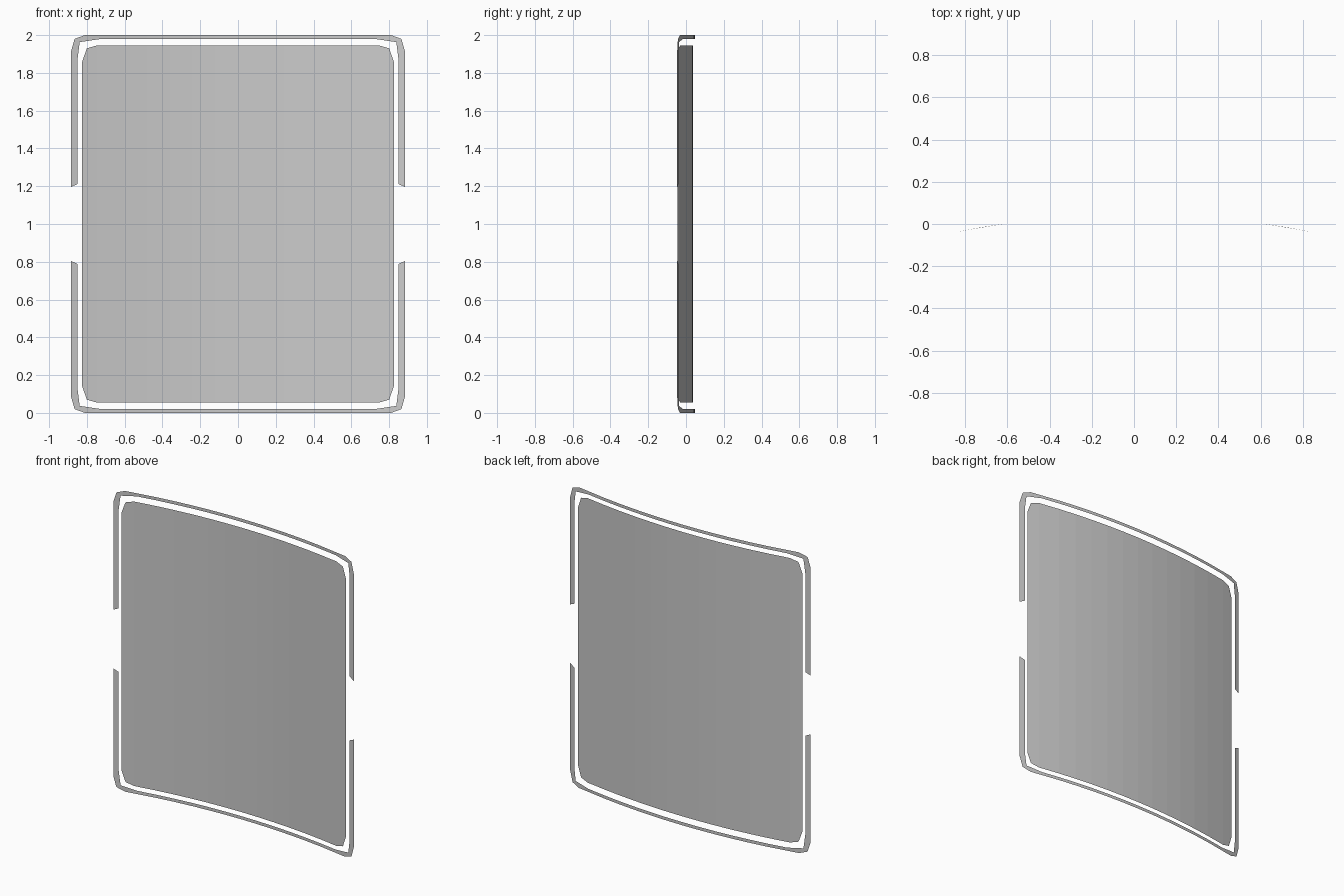
import bpy

if "Cube" in bpy.data.objects:
    bpy.data.objects.remove(bpy.data.objects["Cube"])

BENDS = [0.6, 0.48, 0.36, 0.24, 0.12, 0.0]


def bow(x, crown):
    # shallow bow of the sheet across its width
    return crown - 0.12 * x * x


def ribbon(name, pairs, crown):
    # strip of quads between two edges, each pair = two (x, z) points
    verts = [(x, bow(x, crown), z) for pair in pairs for x, z in pair]
    faces = [(2 * i, 2 * i + 1, 2 * i + 3, 2 * i + 2) for i in range(len(pairs) - 1)]
    mesh = bpy.data.meshes.new(name)
    mesh.from_pydata(verts, [], faces)
    obj = bpy.data.objects.new(name, mesh)
    bpy.context.collection.objects.link(obj)
    return obj


def both_sides(half):
    # mirror the right half (ending on x = 0) to the left
    return half + [tuple((-x, z) for x, z in p) for p in reversed(half[:-1])]


# curved panel with clipped corners
columns = [(0.825, 0.86), (0.80, 0.93), (0.745, 0.946)] + [(x, 0.946) for x in BENDS]
ribbon("curved_panel", both_sides([((x, 1 + h), (x, 1 - h)) for x, h in columns]), 0.037)

# upper and lower border strips, open at the middle of each side
border = [((0.885, 0.195), (0.85, 0.212)),
          ((0.885, 0.91), (0.85, 0.87)),
          ((0.865, 0.98), (0.838, 0.963)),
          ((0.81, 1.0), (0.73, 0.979))]
border += [((x, 1.0), (x, 0.979)) for x in BENDS]
for name, s in (("upper_border", 1), ("lower_border", -1)):
    # lower strip swaps its edges so both face the same way
    half = [tuple((x, 1 + s * z) for x, z in p)[::s] for p in border]
    ribbon(name, both_sides(half), 0.047)
